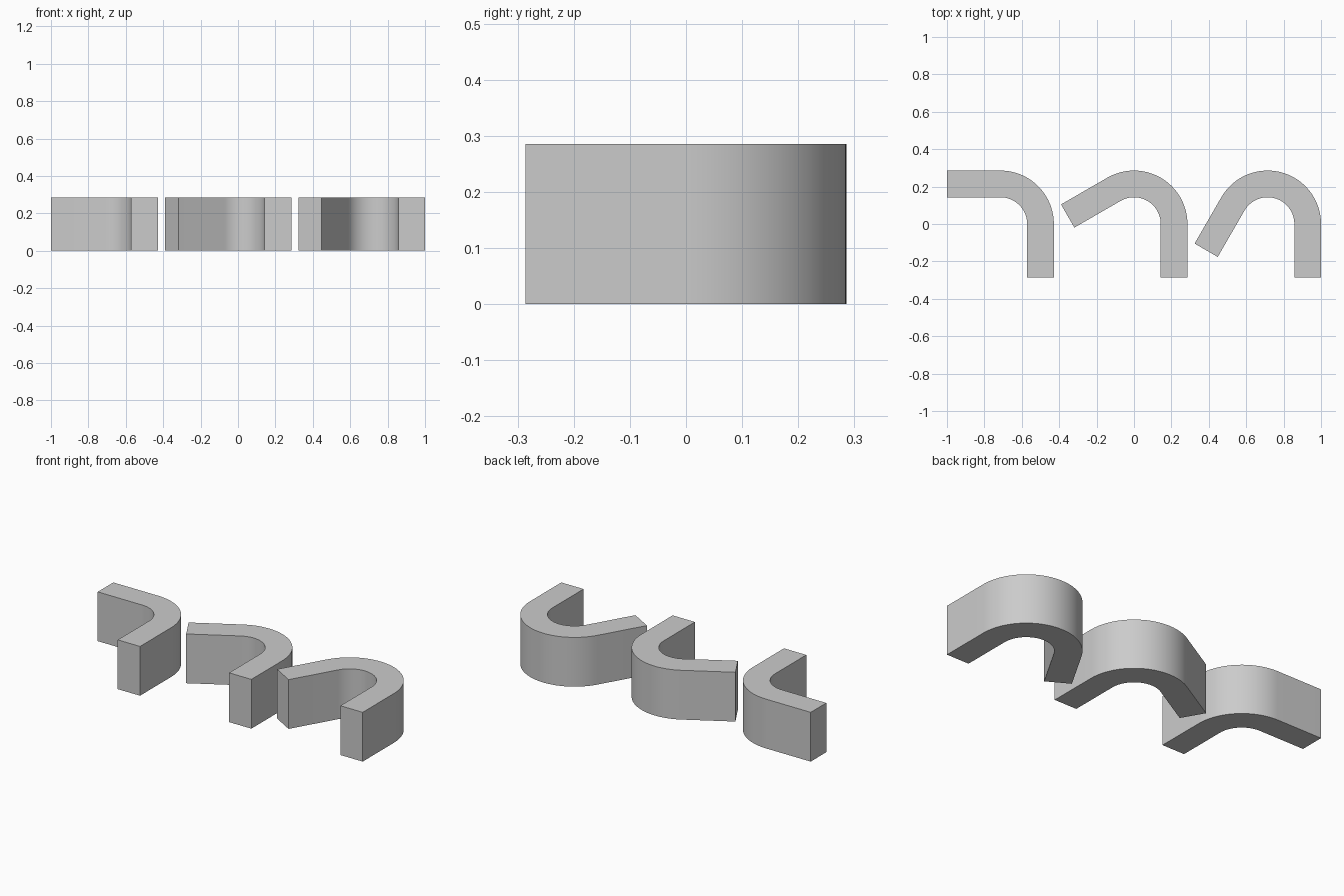
import bpy
import bmesh
from math import cos, sin, radians

if "Cube" in bpy.data.objects:
    bpy.data.objects.remove(bpy.data.objects["Cube"])

UNIT = 2 / 7            # height, leg length and outer radius
INNER = UNIT / 2        # inner radius of the bend
STEP = 3                # degrees per arc segment

grey = bpy.data.materials.new("light_grey")
grey.use_nodes = True
colour = (0.6, 0.6, 0.6, 1)
grey.diffuse_color = colour
grey.node_tree.nodes["Principled BSDF"].inputs["Base Color"].default_value = colour


def bend_point(radius, angle, run):
    """Point on the bend, moved by run along the tangent."""
    a = radians(angle)
    return (radius * cos(a) - run * sin(a), radius * sin(a) + run * cos(a), 0)


def make_bend(name, x, sweep):
    # Stations along the path: straight leg, arc, straight arm
    stations = [(0, -UNIT)]
    stations += [(a, 0) for a in range(0, sweep + 1, STEP)]
    stations.append((sweep, UNIT))

    # Flat strip of quads, extruded upwards
    bm = bmesh.new()
    rows = [[bm.verts.new(bend_point(r, a, run)) for r in (INNER, UNIT)]
            for a, run in stations]
    for (a, b), (c, d) in zip(rows, rows[1:]):
        bm.faces.new((a, b, d, c))
    top = bmesh.ops.extrude_face_region(bm, geom=bm.faces[:])["geom"]
    bmesh.ops.translate(bm, vec=(0, 0, UNIT),
                        verts=[v for v in top if isinstance(v, bmesh.types.BMVert)])
    bmesh.ops.recalc_face_normals(bm, faces=bm.faces[:])

    mesh = bpy.data.meshes.new(name)
    bm.to_mesh(mesh)
    bm.free()
    mesh.materials.append(grey)
    obj = bpy.data.objects.new(name, mesh)
    obj.location.x = x
    bpy.context.collection.objects.link(obj)

    # Smooth curved walls, sharp rims
    bpy.ops.object.select_all(action="DESELECT")
    obj.select_set(True)
    bpy.context.view_layer.objects.active = obj
    bpy.ops.object.shade_smooth_by_angle(angle=radians(30))


# Three bends with increasing sweep
make_bend("quarter_bend", -2.5 * UNIT, 90)
make_bend("medium_bend", 0, 120)
make_bend("tight_bend", 2.5 * UNIT, 150)
